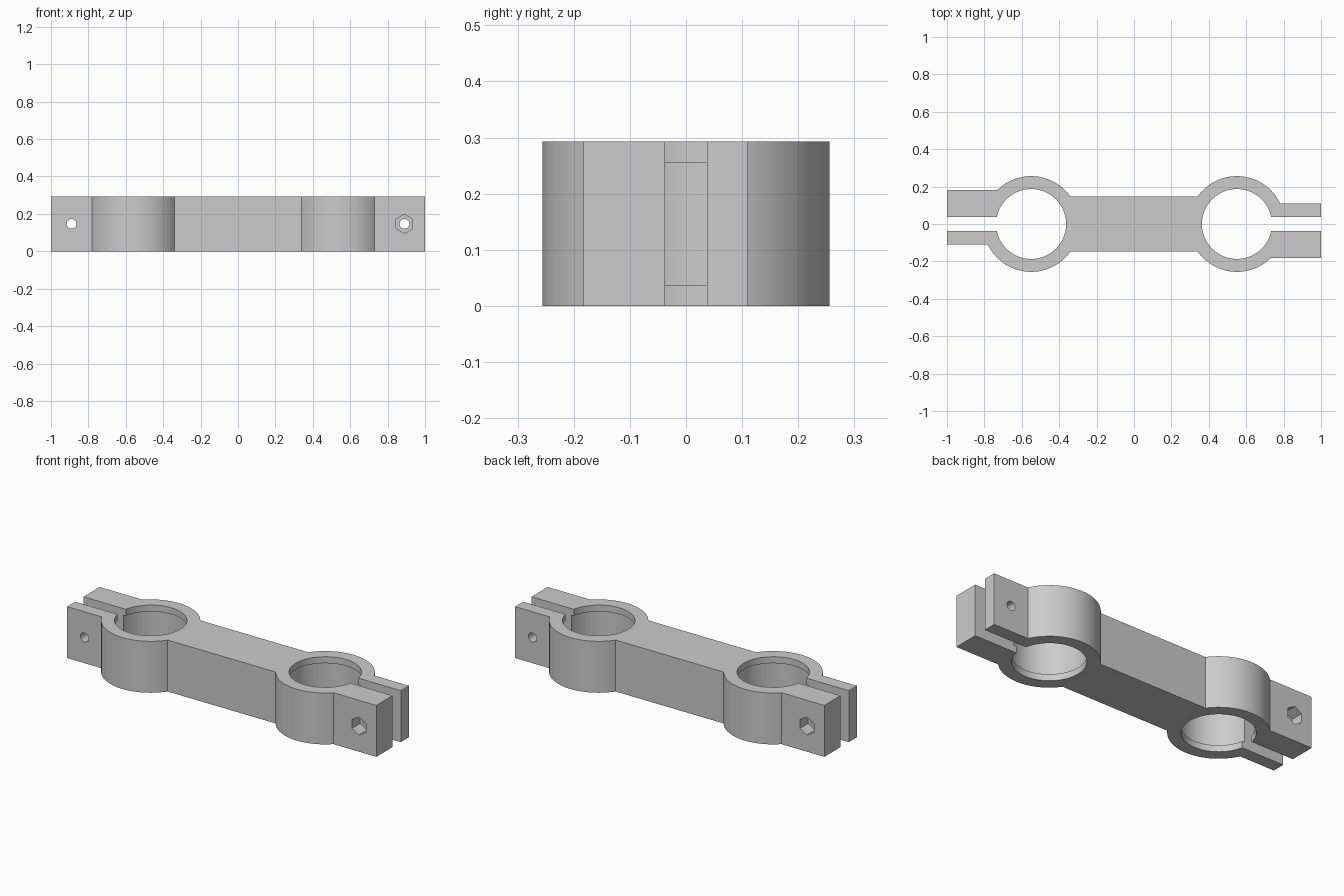
import bpy, bmesh, math
from mathutils import Matrix, Vector

if "Cube" in bpy.data.objects:
    bpy.data.objects.remove(bpy.data.objects["Cube"])

H = 0.293                     # thickness
CX = 0.55                     # ring centre distance
R_OUT, R_IN, R_GROOVE = 0.256, 0.187, 0.201
SLOT, BAR, THICK, THIN = 0.037, 0.147, 0.183, 0.11
LIP = 0.037
BOLT_X = 0.89

grey = bpy.data.materials.new("grey")
grey.diffuse_color = (0.6, 0.6, 0.6, 1)
grey.use_nodes = True
grey.node_tree.nodes["Principled BSDF"].inputs["Base Color"].default_value = grey.diffuse_color


def arc(r, a0, a1, n):
    """Points around the right ring centre."""
    return [(CX + r * math.cos(a0 + (a1 - a0) * i / n),
             r * math.sin(a0 + (a1 - a0) * i / n)) for i in range(n + 1)]


def new_object(name, bm):
    bmesh.ops.recalc_face_normals(bm, faces=bm.faces)
    mesh = bpy.data.meshes.new(name)
    bm.to_mesh(mesh)
    bm.free()
    mesh.materials.append(grey)
    ob = bpy.data.objects.new(name, mesh)
    bpy.context.collection.objects.link(ob)
    return ob


def prism(bm, r, depth, centre, sides, axis='Z'):
    m = Matrix.Translation(centre)
    if axis == 'Y':
        m = m @ Matrix.Rotation(math.pi / 2, 4, 'X')
    bmesh.ops.create_cone(bm, cap_ends=True, segments=sides, radius1=r,
                          radius2=r, depth=depth, matrix=m)


# Right half outline: bar, outer ring, thick jaw, slotted bore, thin jaw, outer ring
a_bar = math.pi - math.asin(BAR / R_OUT)
a_thick = math.asin(THICK / R_OUT)
a_thin = math.asin(THIN / R_OUT)
a_slot = math.asin(SLOT / R_IN)
half = arc(R_OUT, -a_bar, -a_thick, 32)
half += [(1, -THICK), (1, -SLOT)]
half += arc(R_IN, 2 * math.pi - a_slot, a_slot, 80)
half += [(1, SLOT), (1, THIN)]
half += arc(R_OUT, a_thin, a_bar, 40)
outline = half + [(-x, -y) for x, y in half]   # half-turn symmetry

bm = bmesh.new()
face = bm.faces.new([bm.verts.new((x, y, 0)) for x, y in outline])
top = bmesh.ops.extrude_face_region(bm, geom=[face])
bmesh.ops.translate(bm, vec=Vector((0, 0, H)),
                    verts=[v for v in top["geom"] if isinstance(v, bmesh.types.BMVert)])
clamp = new_object("double_clamp", bm)

# Cutters: bearing grooves, bolt holes, nut pockets
grooves, bolts, nuts = bmesh.new(), bmesh.new(), bmesh.new()
for s in (1, -1):
    prism(grooves, R_GROOVE, H - 2 * LIP, (s * CX, 0, H / 2), 96)
    prism(bolts, 0.026, 0.6, (s * BOLT_X, 0, H / 2), 24, 'Y')
    prism(nuts, 0.051, 0.146, (s * BOLT_X, -s * THICK, H / 2), 6, 'Y')

for name, cut in (("groove", grooves), ("bolt_hole", bolts), ("nut_pocket", nuts)):
    cutter = new_object(name + "_cutter", cut)
    cutter.hide_render = True
    cutter.hide_set(True)
    mod = clamp.modifiers.new(name, 'BOOLEAN')
    mod.operation = 'DIFFERENCE'
    mod.solver = 'EXACT'
    mod.object = cutter

# Apply the cuts, then smooth the curved walls
bpy.context.view_layer.objects.active = clamp
clamp.select_set(True)
for mod in list(clamp.modifiers):
    bpy.ops.object.modifier_apply(modifier=mod.name)
for ob in [o for o in bpy.data.objects if o.name.endswith("_cutter")]:
    bpy.data.objects.remove(ob)
bpy.ops.object.shade_smooth_by_angle(angle=math.radians(30))
